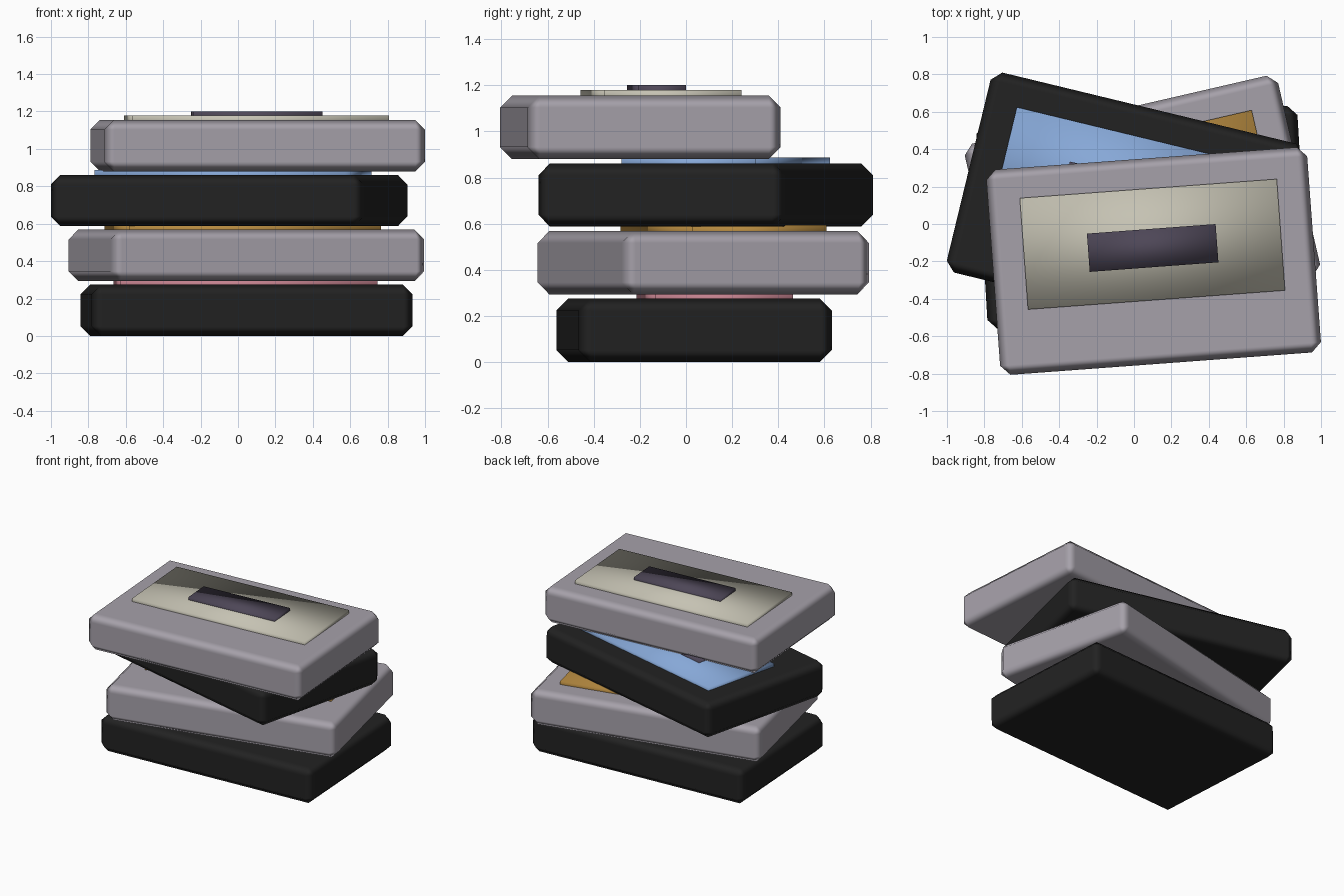
import bpy
from math import radians
from mathutils import Matrix

cube = bpy.data.objects.get("Cube")
if cube:
    bpy.data.objects.remove(cube, do_unlink=True)

WIDTH, DEPTH, THICK = 1.72, 1.10, 0.275
PITCH = 0.2933


def material(name, r, g, b):
    m = bpy.data.materials.new(name)
    m.use_nodes = True
    m.diffuse_color = (r, g, b, 1)
    m.node_tree.nodes["Principled BSDF"].inputs["Base Color"].default_value = (r, g, b, 1)
    return m


black = material("black plastic", 0.016, 0.016, 0.016)
grey = material("grey plastic", 0.38, 0.355, 0.40)
pink = material("pink label", 0.55, 0.22, 0.27)
amber = material("amber label", 0.46, 0.25, 0.05)
blue = material("blue label", 0.24, 0.39, 0.68)
cream = material("cream label", 0.56, 0.54, 0.45)
violet = material("dark window", 0.075, 0.062, 0.095)


def box(name, size, centre, placement, mat):
    """Smooth-shaded box, placed in the frame of its cassette."""
    bpy.ops.mesh.primitive_cube_add(size=1)
    ob = bpy.context.object
    ob.name = name
    ob.data.transform(Matrix.Translation(centre) @ Matrix.Diagonal((*size, 1)))
    ob.matrix_world = placement
    ob.data.materials.append(mat)
    bpy.ops.object.shade_smooth()
    return ob


def cassette(name, level, x, y, angle, shell_mat, label_mat):
    place = Matrix.Translation((x, y, level * PITCH)) @ Matrix.Rotation(radians(angle), 4, "Z")
    # Chamfered shell
    shell = box(name + "_shell", (WIDTH, DEPTH, THICK), (0, 0, THICK / 2), place, shell_mat)
    bevel = shell.modifiers.new("chamfer", "BEVEL")
    bevel.width = 0.052
    bevel.segments = 1
    bevel.harden_normals = True
    # Raised label and the window on it
    box(name + "_label", (1.378, 0.597, 0.05), (0, 0.09, THICK), place, label_mat)
    box(name + "_window", (0.69, 0.205, 0.05), (0, 0.07, THICK + 0.02), place, violet)


# Loose stack, bottom to top
cassette("bottom_cassette", 0, 0.045, 0.035, 3.4, black, pink)
cassette("second_cassette", 1, 0.045, 0.075, 13, grey, amber)
cassette("third_cassette", 2, -0.048, 0.085, -13.6, black, blue)
cassette("top_cassette", 3, 0.105, -0.198, 4.24, grey, cream)
